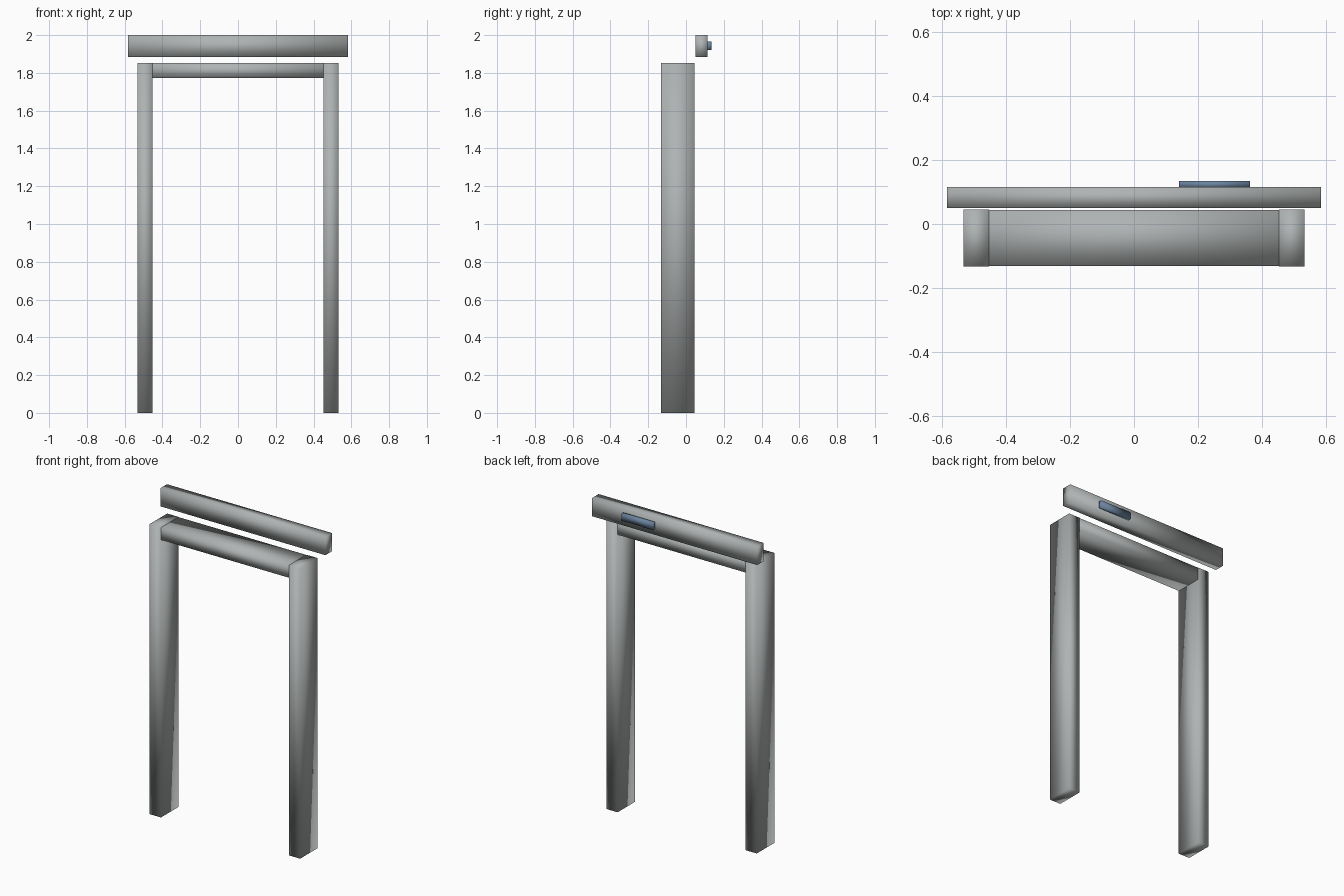
import bpy

cube = bpy.data.objects.get("Cube")
if cube:
    bpy.data.objects.remove(cube, do_unlink=True)


def make_material(name, color):
    mat = bpy.data.materials.new(name)
    mat.use_nodes = True
    mat.diffuse_color = color
    mat.node_tree.nodes["Principled BSDF"].inputs["Base Color"].default_value = color
    return mat


def box(name, low, high, mat):
    """Soft-shaded box between two opposite corners."""
    center = [(a + b) / 2 for a, b in zip(low, high)]
    bpy.ops.mesh.primitive_cube_add(size=1, location=center)
    obj = bpy.context.object
    obj.name = name
    obj.scale = [b - a for a, b in zip(low, high)]
    bpy.ops.object.transform_apply(location=False, rotation=False, scale=True)
    bpy.ops.object.shade_smooth()
    obj.data.materials.append(mat)
    return obj


gray = make_material("warm gray", (0.43, 0.45, 0.45, 1))
blue = make_material("slate blue", (0.15, 0.23, 0.35, 1))

# Frame dimensions
outer, inner = 0.532, 0.452
front, back = -0.132, 0.045
top = 1.853
tuck = 0.001

# Side posts
for name, a, b in (("right_post", -outer, -inner), ("left_post", inner, outer)):
    box(name, (a, front, 0), (b, back, top), gray)

# Lintel, its ends housed inside the posts
box("lintel", (tuck - outer, front + tuck, 1.773),
    (outer - tuck, back - tuck, top - tuck), gray)

# Header rail behind and above the frame, with a small plate on its back
box("header_rail", (-0.583, 0.05, 1.883), (0.583, 0.115, 2), gray)
box("rail_plate", (0.14, 0.112, 1.921), (0.362, 0.134, 1.966), blue)
